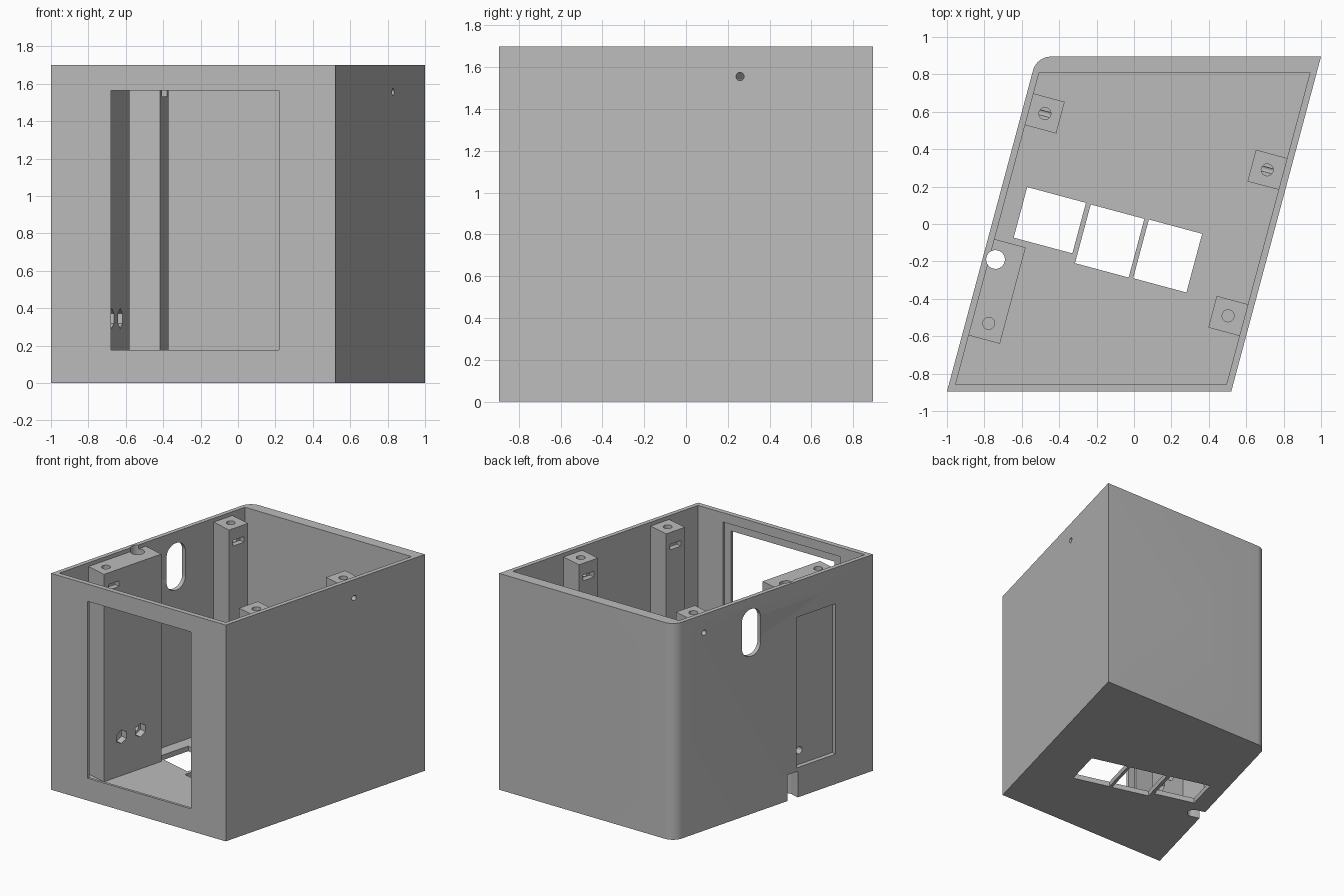
import bpy, bmesh, math
from mathutils import Matrix, Vector

if "Cube" in bpy.data.objects:
    bpy.data.objects.remove(bpy.data.objects["Cube"], do_unlink=True)

SKEW = math.radians(15)          # lean of the side walls in plan
TURN = Matrix.Rotation(-SKEW, 4, 'Z')
HEIGHT, FLOOR, HALF = 1.7, 0.04, 0.895
POST_TOP, SCREW_Z = 1.67, 1.555
WALL_OUT, WALL_IN, POST_IN = 0.735, 0.70, 0.527

grey = bpy.data.materials.new("plain grey")
grey.use_nodes = True
grey.diffuse_color = (0.5, 0.5, 0.5, 1)
grey.node_tree.nodes["Principled BSDF"].inputs["Base Color"].default_value = (0.5, 0.5, 0.5, 1)

cutters = []


def make(name, bm, turned):
    if turned:
        bm.transform(TURN)
    bmesh.ops.recalc_face_normals(bm, faces=bm.faces)
    mesh = bpy.data.meshes.new(name)
    bm.to_mesh(mesh)
    bm.free()
    mesh.materials.append(grey)
    ob = bpy.data.objects.new(name, mesh)
    bpy.context.collection.objects.link(ob)
    return ob


def box(name, lo, hi, turned=True):
    bm = bmesh.new()
    bmesh.ops.create_cube(bm, size=1)
    for v in bm.verts:
        v.co = Vector([lo[i] if v.co[i] < 0 else hi[i] for i in range(3)])
    return make(name, bm, turned)


def prism(name, outline, z0, z1):
    bm = bmesh.new()
    face = bm.faces.new([bm.verts.new((x, y, z0)) for x, y in outline])
    top = bmesh.ops.extrude_face_region(bm, geom=[face])["geom"]
    bmesh.ops.translate(bm, vec=(0, 0, z1 - z0),
                        verts=[g for g in top if isinstance(g, bmesh.types.BMVert)])
    return make(name, bm, False)


def rod(name, start, end, r, r2=None, segs=32, turned=True):
    a, b = Vector(start), Vector(end)
    bm = bmesh.new()
    bmesh.ops.create_cone(bm, cap_ends=True, segments=segs, radius1=r,
                          radius2=r if r2 is None else r2, depth=(b - a).length)
    spin = (b - a).to_track_quat('Z', 'Y').to_matrix().to_4x4()
    bm.transform(Matrix.Translation((a + b) / 2) @ spin)
    return make(name, bm, turned)


def cut(ob):
    ob.hide_render = True
    cutters.append(ob)


# Case shell: leaning parallelogram with one rounded back corner
def lean(x, y):
    return (x + math.tan(SKEW) * y, y)


R = 0.1
corner = Vector(lean(-0.76, HALF))
t = R * math.tan((math.pi / 2 - SKEW) / 2)
centre = corner + Vector((t, -R))
arc = [centre + R * Vector((math.cos(a), math.sin(a)))
       for a in (math.pi / 2 + (math.pi / 2 - SKEW) * i / 10 for i in range(11))]
outline = [lean(-0.76, -HALF), lean(0.76, -HALF), lean(0.76, HALF)] + [tuple(p) for p in arc]
shell = prism("case_shell", outline, 0, HEIGHT)
inner = [lean(sx * 0.724, y) for sx, y in ((-1, -0.857), (1, -0.857), (1, 0.81), (-1, 0.81))]
cavity = prism("cavity_cutter", inner, FLOOR, HEIGHT + 0.2)
cavity.hide_render = True

# Corner posts: name, side, range along the wall, screw position along the wall
posts = [("back_right_post", -1, 0.36, 0.535, 0.447),
         ("hinge_block", -1, -0.804, -0.271, -0.714),
         ("back_left_post", 1, 0.377, 0.552, 0.464),
         ("front_left_post", 1, -0.432, -0.257, -0.344)]
parts = [shell]
for name, s, v0, v1, sv in posts:
    u0, u1 = sorted((s * (WALL_IN + 0.012), s * POST_IN))
    parts.append(box(name, (u0, v0, FLOOR - 0.01), (u1, v1, POST_TOP)))
    # Lid screw hole with a pointed end
    u = s * 0.613
    cut(rod("lid_screw", (u, sv, POST_TOP - 0.1), (u, sv, HEIGHT + 0.1), 0.032))
    cut(rod("lid_screw_tip", (u, sv, POST_TOP - 0.0999), (u, sv, POST_TOP - 0.13), 0.032, 0.001))
    # Side screw hole and nut slot
    cut(rod("side_screw", (s * 0.85, sv, SCREW_Z), (s * 0.5, sv, SCREW_Z), 0.02, segs=24))
    u0, u1 = sorted((s * 0.57, s * 0.5))
    cut(box("nut_slot", (u0, sv - 0.05, SCREW_Z - 0.022), (u1, sv + 0.05, SCREW_Z + 0.022)))

# Front window with a rebate on the inside
cut(box("window", (-0.68, -1, 0.175), (0.22, -0.8, 1.565), False))
cut(box("window_rebate", (-0.74, -0.875, 0.115), (0.277, -0.8, 1.627), False))

# Round hole in the back wall, along the lean
axis = TURN @ Vector((0, 0.2, 0))
mid = Vector((0.263, 0.853, 0.85))
cut(rod("back_hole", mid - axis, mid + axis, 0.083, segs=48, turned=False))

# Upright oval opening in the side wall
for z in (1.327, 1.523):
    cut(rod("oval_end", (-0.85, 0.01, z), (-0.62, 0.01, z), 0.0875, segs=40))
cut(box("oval_middle", (-0.84, -0.0775, 1.327), (-0.63, 0.0975, 1.523)))

# Hinge recess, its screw holes and hex nut pockets
cut(box("hinge_recess", (-0.85, -0.774, 0.235), (-WALL_IN + 0.001, -0.41, 1.417)))
for v in (-0.466, -0.642):
    for z in (0.345, 1.34):
        cut(rod("hinge_screw", (-0.85, v, z), (-0.45, v, z), 0.028, segs=24))
        pocket = rod("hex_pocket", (-0.58, v, z), (-0.5, v, z), 0.053, segs=6)
        # Stand the hexagon on a corner
        shift = Matrix.Translation(TURN @ Vector((-0.54, v, z)))
        tops = max(p.co.z for p in pocket.data.vertices) - z
        if tops < 0.05:
            turn = Matrix.Rotation(math.radians(30), 4, TURN.to_3x3() @ Vector((1, 0, 0)))
            pocket.data.transform(shift @ turn @ shift.inverted())
        cut(pocket)

# Cable channel down the hinge block, with a notch through the wall foot
cut(rod("cable_channel", (-0.666, -0.375, -0.1), (-0.666, -0.375, 1.9), 0.05))
cut(box("cable_notch", (-0.85, -0.424, -0.1), (-0.667, -0.326, 0.205)))

# Floor openings and screw holes
for u, v, w, d in ((-0.44, -0.097, 0.325, 0.28), (-0.102, -0.1215, 0.297, 0.325),
                   (0.218, -0.1187, 0.295, 0.325)):
    cut(box("floor_opening", (u - w / 2, v - d / 2, -0.1), (u + w / 2, v + d / 2, 0.15)))
for x, y in ((0.05, 0.61), (0.32, 0.535), (-0.285, 0.27), (0.145, 0.155),
             (-0.455, -0.64), (-0.01, -0.64)):
    cut(rod("floor_hole", (x, y, -0.1), (x, y, 0.15), 0.031, turned=False))

# Carve every part, then keep only the finished meshes
for part in parts:
    for tool in ([cavity] if part is shell else []) + cutters:
        mod = part.modifiers.new(tool.name, 'BOOLEAN')
        mod.operation, mod.solver, mod.object = 'DIFFERENCE', 'EXACT', tool
bpy.context.view_layer.update()
graph = bpy.context.evaluated_depsgraph_get()
done = [bpy.data.meshes.new_from_object(p.evaluated_get(graph)) for p in parts]
for part, mesh in zip(parts, done):
    part.modifiers.clear()
    part.data = mesh
    mesh.materials.clear()
    mesh.materials.append(grey)
for tool in cutters + [cavity]:
    bpy.data.objects.remove(tool, do_unlink=True)

# Smooth the curves, keep the edges sharp
bpy.ops.object.select_all(action='DESELECT')
for part in parts:
    part.select_set(True)
bpy.context.view_layer.objects.active = shell
bpy.ops.object.shade_smooth_by_angle(angle=math.radians(30))
